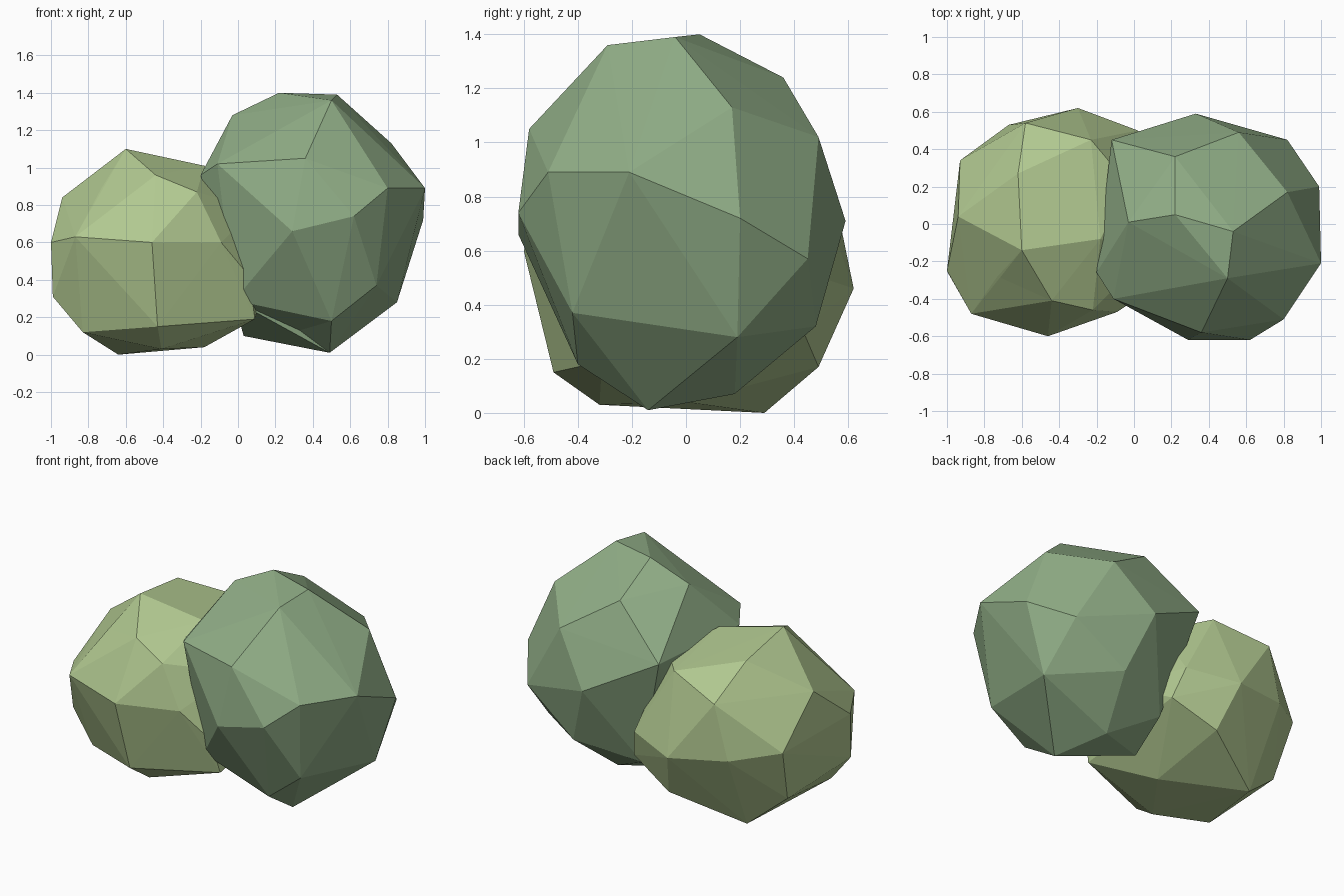
import bpy, bmesh
from mathutils import Vector


def faceted_clump(name, corners, dents, colour):
    """Flat-faced closed lump wrapped around its corner points, with shallow dents."""
    bm = bmesh.new()
    for p in corners:
        bm.verts.new(p)
    bmesh.ops.convex_hull(bm, input=bm.verts[:])
    loose = [v for v in bm.verts if not v.link_faces]
    bmesh.ops.delete(bm, geom=loose, context='VERTS')
    bmesh.ops.recalc_face_normals(bm, faces=bm.faces[:])
    # Each dent pokes the face closest to it
    for d in map(Vector, dents):
        face = min(bm.faces, key=lambda f: (f.calc_center_median() - d).length)
        centre = bmesh.ops.poke(bm, faces=[face])['verts'][0]
        centre.co = d
    mesh = bpy.data.meshes.new(name)
    bm.to_mesh(mesh)
    bm.free()
    mat = bpy.data.materials.new(name + "_green")
    mat.diffuse_color = (*colour, 1)
    mesh.materials.append(mat)
    ob = bpy.data.objects.new(name, mesh)
    bpy.context.collection.objects.link(ob)
    return ob


# Tall, darker clump on the right: crown, middle, underside
tall = [
    (.50, -.29, 1.36), (.53, -.04, 1.39), (.22, .05, 1.40), (-.03, .01, 1.28),
    (.22, .36, 1.24), (.36, -.58, 1.05), (-.11, -.40, 1.02), (-.20, -.26, .96),
    (.82, .17, 1.13), (.56, .49, 1.02), (-.12, .45, .95),
    (1.0, -.21, .89), (.80, -.51, .89), (.99, .20, .72), (.82, .45, .57),
    (.33, .59, .71), (.62, -.62, .74), (.29, -.62, .66), (-.10, .15, .65),
    (.85, .19, .28), (.74, -.42, .37), (.50, -.40, .18), (.49, -.14, .01),
    (.36, .18, .07), (.47, .48, .32), (.08, .33, .22), (.03, .05, .10),
    (-.02, -.32, .29)]
faceted_clump("foliage_tall", tall, [(.33, -.20, .13)], (.28, .42, .24))

# Low, lighter clump on the left: crown, middle, underside
low = [
    (-.60, -.14, 1.10), (-.62, .27, 1.04), (-.18, -.08, 1.01), (-.23, .45, .94),
    (-.44, -.41, .96), (-.22, -.46, .87), (-.94, .04, .84),
    (-.58, .54, .85), (-.46, -.60, .60), (-.87, -.48, .63), (-1.0, -.25, .60),
    (-.09, -.47, .60), (-.93, .34, .55), (-.67, .53, .50), (-.30, .62, .46),
    (.02, .50, .50), (.18, .08, .50), (-.99, -.27, .31), (-.83, -.30, .12),
    (-.43, -.49, .15), (-.41, -.32, .03), (-.64, .29, .0), (-.18, 0, .04),
    (-.22, .49, .17), (-.88, .22, .20), (.09, -.31, .19), (.07, .43, .31),
    (.09, -.15, .78), (.06, -.37, .42), (-.02, .20, .90)]
faceted_clump("foliage_low", low, [(-.73, -.28, .89)], (.44, .58, .28))
